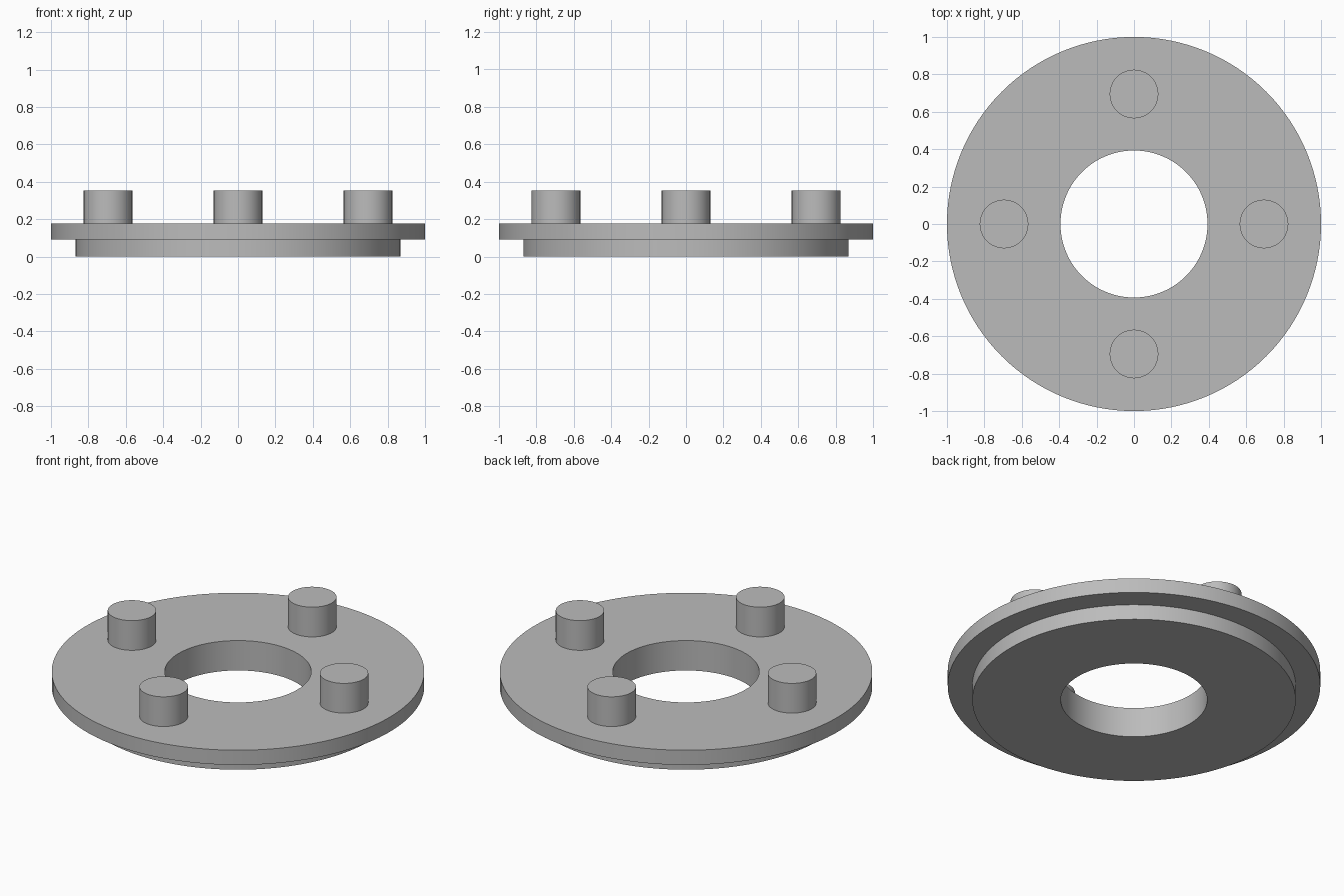
import bpy
import bmesh
from math import cos, sin, pi, radians

cube = bpy.data.objects.get("Cube")
if cube:
    bpy.data.objects.remove(cube, do_unlink=True)

grey = bpy.data.materials.new("plain grey")
grey.use_nodes = True
colour = (0.5, 0.5, 0.5, 1)
grey.diffuse_color = colour
grey.node_tree.nodes["Principled BSDF"].inputs["Base Color"].default_value = colour

SEGMENTS = 128
HOLE, STEP, RIM = 0.393, 0.868, 1.0
STEP_TOP, PLATE_TOP, PEG_TOP = 0.09, 0.177, 0.353
PEG_RADIUS, PEG_CIRCLE = 0.13, 0.695


def finish(bm, name):
    bmesh.ops.recalc_face_normals(bm, faces=bm.faces)
    mesh = bpy.data.meshes.new(name)
    bm.to_mesh(mesh)
    bm.free()
    obj = bpy.data.objects.new(name, mesh)
    bpy.context.collection.objects.link(obj)
    mesh.materials.append(grey)
    bpy.ops.object.select_all(action="DESELECT")
    obj.select_set(True)
    bpy.context.view_layer.objects.active = obj
    bpy.ops.object.shade_smooth_by_angle(angle=radians(30))
    return obj


# Stepped ring: a closed (radius, height) profile turned around z
profile = [(HOLE, 0), (STEP, 0), (STEP, STEP_TOP), (RIM, STEP_TOP),
           (RIM, PLATE_TOP), (HOLE, PLATE_TOP)]
bm = bmesh.new()
rings = []
for i in range(SEGMENTS):
    a = 2 * pi * i / SEGMENTS
    rings.append([bm.verts.new((r * cos(a), r * sin(a), z)) for r, z in profile])
for i, ring in enumerate(rings):
    following = rings[(i + 1) % SEGMENTS]
    for j in range(len(profile)):
        k = (j + 1) % len(profile)
        bm.faces.new((ring[j], following[j], following[k], ring[k]))
finish(bm, "flanged_ring")

# Four pegs standing on the plate
for i, side in enumerate(("left", "back", "right", "front")):
    bm = bmesh.new()
    bmesh.ops.create_cone(bm, cap_ends=True, segments=64, radius1=PEG_RADIUS,
                          radius2=PEG_RADIUS, depth=PEG_TOP - PLATE_TOP)
    # The hidden bottom cap rests on the plate
    bmesh.ops.delete(bm, geom=[f for f in bm.faces if f.calc_center_median().z < -0.05],
                     context="FACES_ONLY")
    peg = finish(bm, side + "_peg")
    a = i * pi / 2
    peg.location = (PEG_CIRCLE * cos(a), PEG_CIRCLE * sin(a), (PEG_TOP + PLATE_TOP) / 2)
